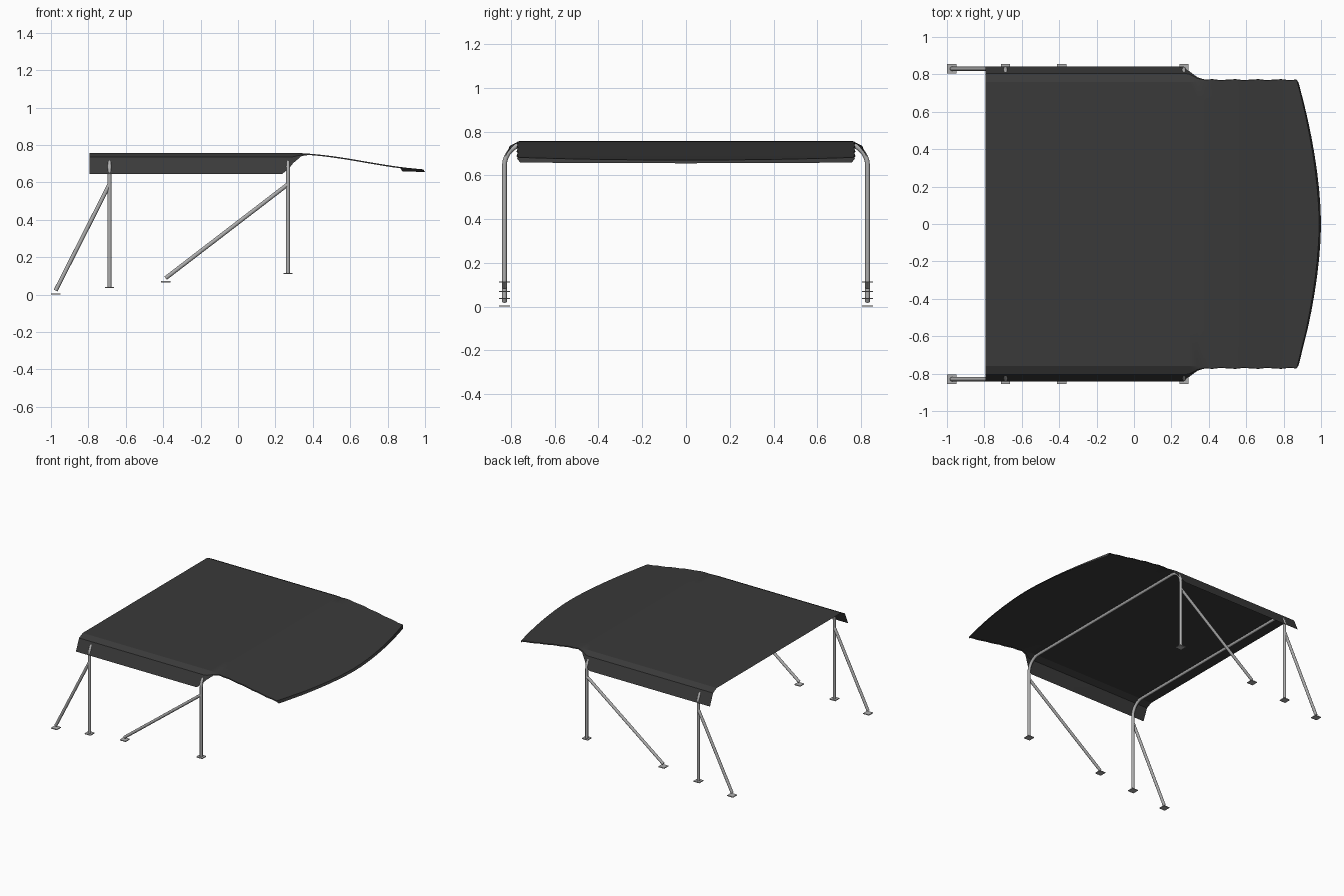
import bpy, bmesh, math
from mathutils import Vector

if "Cube" in bpy.data.objects:
    bpy.data.objects.remove(bpy.data.objects["Cube"])


def material(name, r, g, b):
    m = bpy.data.materials.new(name)
    m.diffuse_color = (r, g, b, 1)
    m.use_nodes = True
    m.node_tree.nodes["Principled BSDF"].inputs["Base Color"].default_value = m.diffuse_color
    return m


CANVAS = material("charcoal canvas", 0.042, 0.042, 0.042)
STEEL = material("grey steel", 0.42, 0.42, 0.42)


def mesh_object(name, bm, mat, angle=None):
    me = bpy.data.meshes.new(name)
    bm.to_mesh(me)
    bm.free()
    me.materials.append(mat)
    ob = bpy.data.objects.new(name, me)
    bpy.context.collection.objects.link(ob)
    if angle:
        bpy.ops.object.select_all(action='DESELECT')
        ob.select_set(True)
        bpy.context.view_layer.objects.active = ob
        bpy.ops.object.shade_smooth_by_angle(angle=math.radians(angle))
    return ob


def tube(name, pts, r=0.011):
    """Round bar swept along a path lying in one plane."""
    pts = [Vector(p) for p in pts]
    bm = bmesh.new()
    rings, n = [], 12
    normal = Vector((1, 0, 0)) if len(pts) > 2 else Vector((0, 1, 0))
    for i, p in enumerate(pts):
        t = (pts[min(i + 1, len(pts) - 1)] - pts[max(i - 1, 0)]).normalized()
        side = t.cross(normal)
        rings.append([bm.verts.new(p + r * (math.cos(a) * normal + math.sin(a) * side))
                      for a in (2 * math.pi * k / n for k in range(n))])
    for a, b in zip(rings, rings[1:]):
        for k in range(n):
            bm.faces.new((a[k], a[(k + 1) % n], b[(k + 1) % n], b[k]))
    bm.faces.new(rings[0])
    bm.faces.new(rings[-1])
    bmesh.ops.recalc_face_normals(bm, faces=bm.faces)
    return mesh_object(name, bm, STEEL, 40)


def foot(name, x, y, z):
    bm = bmesh.new()
    bmesh.ops.create_cube(bm, size=1)
    for v in bm.verts:
        v.co = Vector((x + v.co.x * 0.05, y + v.co.y * 0.05, z + v.co.z * 0.006))
    mesh_object(name, bm, STEEL)


# Hoops, braces and feet
Y, R, ZB = 0.83, 0.1, 0.644
for label, x, z0, bx, bz in (("rear", -0.687, 0.037, -0.975, 0.006),
                             ("front", 0.267, 0.112, -0.387, 0.072)):
    arc = [(Y - R + R * math.cos(a), ZB + R * math.sin(a))
           for a in (math.pi / 2 * k / 8 for k in range(9))]
    half = [(Y, z0)] + arc
    path = [(x, y, z) for y, z in half] + [(x, -y, z) for y, z in reversed(half)]
    tube(label + "_hoop", path)
    for s, side in ((1, "left"), (-1, "right")):
        foot(f"{label}_{side}_leg_foot", x, s * Y, z0)
        tube(f"{label}_{side}_brace", [(x, s * Y, 0.59), (bx, s * Y, bz + 0.016)])
        foot(f"{label}_{side}_brace_foot", bx, s * Y, bz - 0.003)

# Canopy cross-sections: x, then three (y, z) edge points going up to the flat top
BODY = [(-0.795, (0.843, 0.645), (0.805, 0.735), (0.76, 0.757)),
        (0.235, (0.843, 0.645), (0.805, 0.735), (0.76, 0.757)),
        (0.267, (0.835, 0.668), (0.805, 0.735), (0.76, 0.757)),
        (0.295, (0.817, 0.703), (0.802, 0.737), (0.76, 0.757)),
        (0.34, (0.784, 0.741), (0.778, 0.747), (0.76, 0.756))]
COLS = [0.76 * (1 - k / 8) for k in range(1, 16)]
X0, ROWS = 0.38, 12


def visor_z(x):
    u = max(0, (x - 0.36) / 0.64)
    return 0.755 - 0.086 * 0.5 * (u + math.sin(u * math.pi / 2) ** 2)


def visor_edge(y):
    return 0.99 - 0.12 * abs(y / 0.77) ** 1.75


bm = bmesh.new()
rows = []
for x, *edge in BODY:
    prof = edge + [(y, edge[2][1]) for y in COLS[:-1]]
    prof += [(-y, z) for y, z in reversed(edge)]
    rows.append([bm.verts.new((x, y, z)) for y, z in prof])

# Drooping visor with a bowed front edge and a narrow turned-down side hem
for j in range(ROWS + 1):
    t = j / ROWS
    w = 0.772 + 0.003 * math.sin(j * 2.1)
    ys = [w, w - 0.002, 0.755] + COLS[:-1] + [-0.755, -w + 0.002, -w]
    row = []
    for i, y in enumerate(ys):
        x = X0 + t * (visor_edge(y) - X0)
        drop = 0.007 if i in (0, len(ys) - 1) else 0
        row.append(bm.verts.new((x, y, visor_z(x) - drop)))
    rows.append(row)

# Hem turned down along the visor edge
rows.append([bm.verts.new((v.co.x + 0.01, v.co.y * 0.98, 0.655 + 0.004 * abs(v.co.y)))
             for v in rows[-1]])
for a, b in zip(rows, rows[1:]):
    for k in range(len(a) - 1):
        bm.faces.new((a[k], a[k + 1], b[k + 1], b[k]))
bmesh.ops.recalc_face_normals(bm, faces=bm.faces)
if sum(f.normal.z for f in bm.faces) < 0:
    bmesh.ops.reverse_faces(bm, faces=bm.faces)
mesh_object("canopy", bm, CANVAS, 25)
